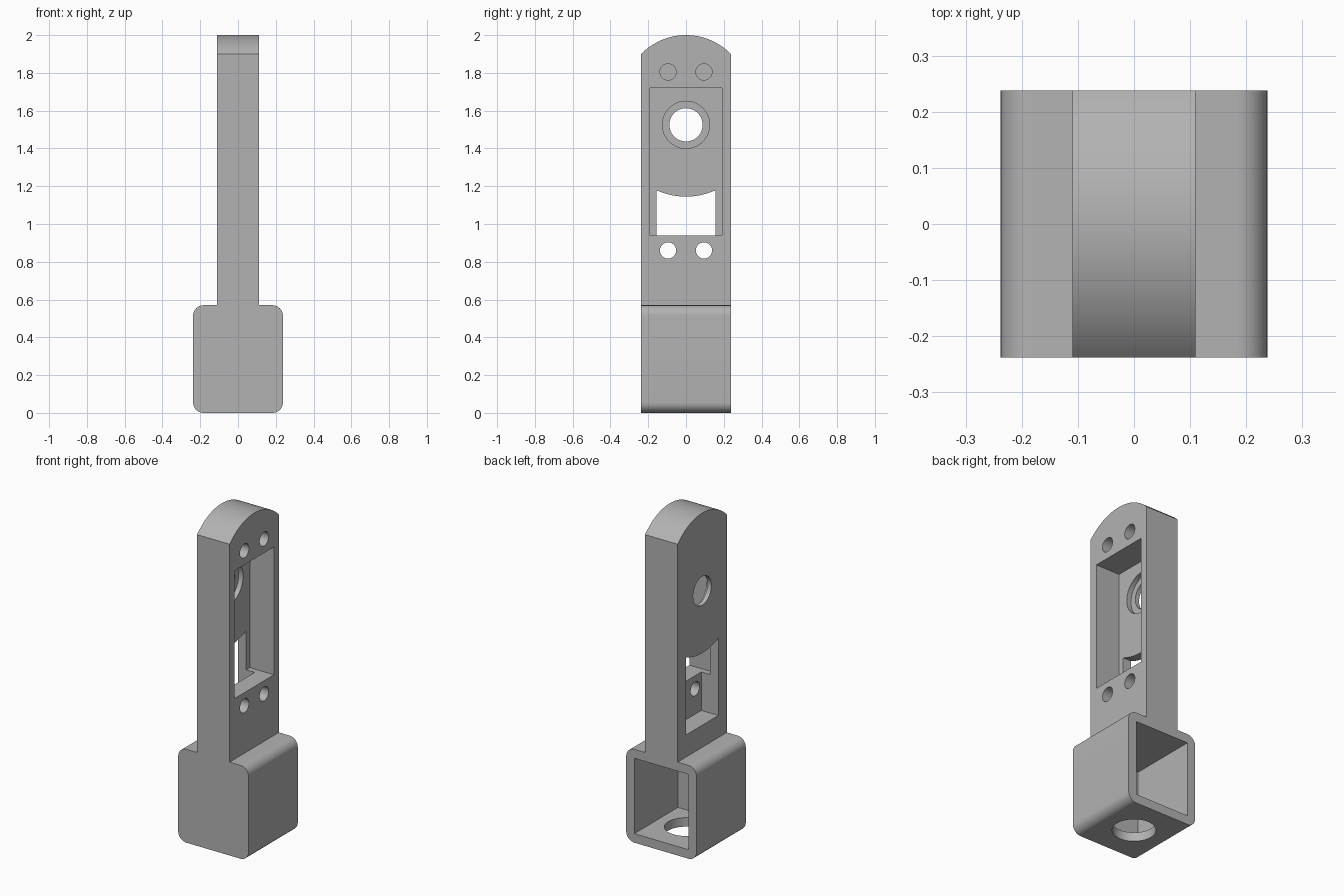
import bpy
import bmesh
from math import sin, cos, pi, asin, radians
from mathutils import Vector

cube = bpy.data.objects.get("Cube")
if cube:
    bpy.data.objects.remove(cube, do_unlink=True)

grey = bpy.data.materials.new("plain grey")
grey.use_nodes = True
grey.diffuse_color = (0.45, 0.45, 0.45, 1)
grey.node_tree.nodes["Principled BSDF"].inputs["Base Color"].default_value = grey.diffuse_color

HALF = 0.2375       # half width of the socket and the arm
ARM = 0.11          # half thickness of the arm
WALL = 0.055        # socket wall
SOCKET_TOP = 0.57
WHEEL_Z = 1.525     # height of the shaft hole


def arc(cu, cv, r, start, end, steps):
    """Points on an arc, angles in degrees."""
    return [(cu + r * cos(radians(start + (end - start) * i / steps)),
             cv + r * sin(radians(start + (end - start) * i / steps)))
            for i in range(steps + 1)]


def prism(name, points, axis, lo, hi):
    """Extrude a flat outline along x, y or z."""
    place = {"x": lambda u, v, d: (d, u, v),
             "y": lambda u, v, d: (u, d, v),
             "z": lambda u, v, d: (u, v, d)}[axis]
    bm = bmesh.new()
    face = bm.faces.new([bm.verts.new(place(u, v, lo)) for u, v in points])
    new = bmesh.ops.extrude_face_region(bm, geom=[face])["geom"]
    shift = Vector(place(0, 0, hi - lo))
    bmesh.ops.translate(bm, vec=shift, verts=[g for g in new if isinstance(g, bmesh.types.BMVert)])
    bmesh.ops.recalc_face_normals(bm, faces=bm.faces)
    mesh = bpy.data.meshes.new(name)
    bm.to_mesh(mesh)
    bm.free()
    mesh.materials.append(grey)
    obj = bpy.data.objects.new(name, mesh)
    bpy.context.collection.objects.link(obj)
    return obj


def rectangle(u, lo, hi):
    return [(-u, lo), (u, lo), (u, hi), (-u, hi)]


def circle(u, v, r):
    return arc(u, v, r, 0, 360, 48)[:-1]


def combine(target, other, operation):
    """Apply a boolean and discard the helper."""
    mod = target.modifiers.new(operation.lower(), "BOOLEAN")
    mod.operation = operation
    mod.solver = "EXACT"
    mod.object = other
    bpy.context.view_layer.objects.active = target
    bpy.ops.object.modifier_apply(modifier=mod.name)
    bpy.data.objects.remove(other, do_unlink=True)


# Arm with a shallow arched top
rise = 0.1
radius = (HALF ** 2 + rise ** 2) / (2 * rise)
half_angle = asin(HALF / radius) * 180 / pi
outline = [(-HALF, SOCKET_TOP - 0.03), (HALF, SOCKET_TOP - 0.03)]
outline += arc(0, 2 - radius, radius, 90 - half_angle, 90 + half_angle, 32)
body = prism("bracket_body", outline, "x", -ARM, ARM)

# Rounded socket at the foot
inner = HALF - WALL
rounded = []
for u, v, start in ((inner, SOCKET_TOP - WALL, 0), (-inner, SOCKET_TOP - WALL, 90),
                    (-inner, WALL, 180), (inner, WALL, 270)):
    rounded += arc(u, v, WALL, start, start + 90, 10)
combine(body, prism("socket", rounded, "y", -HALF, HALF), "UNION")

# Socket cavity open to the back, with a round hole in its floor
cutters = [
    prism("cavity_cutter", rectangle(inner, WALL, SOCKET_TOP - WALL), "y", -inner, 0.4),
    prism("floor_hole_cutter", circle(0, 0, 0.12), "z", -0.1, 0.1),
]

# Deep pocket on the left face
pocket_floor = -0.053
cutters.append(prism("pocket_cutter", rectangle(0.19, 0.94, 1.72), "x", pocket_floor, 0.3))

# Lower recess on the right face, its top edge curved around the shaft hole
recess_half = 0.155
swing = asin(recess_half / 0.38) * 180 / pi
recess = [(-recess_half, 0.705)]
recess += arc(0, WHEEL_Z, 0.38, 270 - swing, 270 + swing, 20)
recess.append((recess_half, 0.705))
cutters.append(prism("recess_cutter", recess, "x", -0.3, 0.005))

# Shaft hole with a counterbore in the pocket floor
cutters.append(prism("shaft_cutter", circle(0, WHEEL_Z, 0.088), "x", -0.3, 0.05))
cutters.append(prism("counterbore_cutter", circle(0, WHEEL_Z, 0.125), "x", pocket_floor - 0.03, 0.05))

# Screw holes above and below the pocket
for y in (-0.095, 0.095):
    for z in (0.86, 1.805):
        cutters.append(prism("screw_cutter", circle(y, z, 0.043), "x", -0.04, 0.3))

for cutter in cutters:
    combine(body, cutter, "DIFFERENCE")

# Smooth curves, sharp corners
bpy.ops.object.select_all(action="DESELECT")
body.select_set(True)
bpy.context.view_layer.objects.active = body
bpy.ops.object.shade_smooth_by_angle(angle=radians(30))
